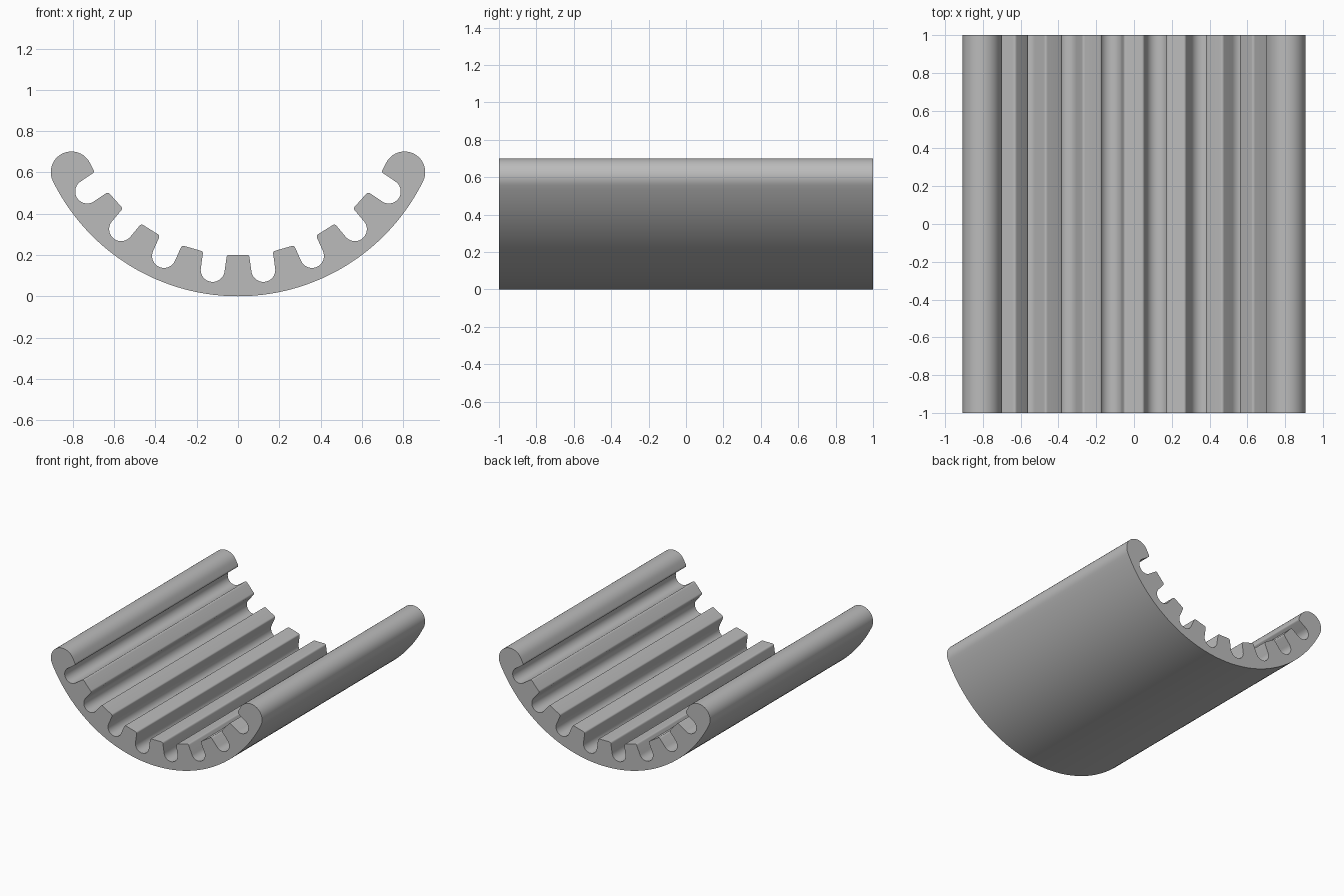
import bpy, bmesh
from math import sin, cos, asin, radians, pi
from mathutils import Vector

cube = bpy.data.objects.get("Cube")
if cube:
    bpy.data.objects.remove(cube, do_unlink=True)

OUTER, INNER = 1.0, 0.8          # shell radii about the arc centre
END = radians(63.7)              # angle where the rounded rims begin
GROOVES = [radians(a) for a in range(-56, 57, 16)]
DEPTH, HALF = 0.881, 0.058       # groove floor centre radius and half width
FILLET = 0.014
LENGTH = 2.0
CENTRE = Vector((0, OUTER))


def polar(radius, angle):
    """Point on the cross-section, angle measured from straight down."""
    return CENTRE + Vector((radius * sin(angle), -radius * cos(angle)))


def arc(radius, start, stop, steps):
    return [polar(radius, start + (stop - start) * i / steps) for i in range(steps + 1)]


def rim(side):
    """Semicircular cap from the outer face to the inner face."""
    mid, r = (OUTER + INNER) / 2, (OUTER - INNER) / 2
    c = polar(mid, side * END)
    out = (c - CENTRE).normalized()
    along = Vector((cos(side * END), sin(side * END))) * side
    return [c + r * (out * cos(t) + along * sin(t))
            for t in (pi * i / 24 for i in range(1, 24))]


def groove(angle):
    """Round-bottomed slot with softened mouth corners, from -x to +x side."""
    out, across = polar(1, angle) - CENTRE, Vector((cos(angle), sin(angle)))
    half_angle, soft = asin(HALF / INNER), FILLET / INNER

    def mouth(side):
        corner = polar(INNER, angle + side * half_angle)
        a = polar(INNER, angle + side * (half_angle + soft))
        b = corner + out * FILLET
        return [a * (1 - t) ** 2 + corner * 2 * t * (1 - t) + b * t * t
                for t in (i / 4 for i in range(5))]

    floor = [CENTRE + out * (DEPTH + HALF * sin(t)) - across * HALF * cos(t)
             for t in (pi * i / 20 for i in range(21))]
    return mouth(-1) + floor + mouth(1)[::-1]


# Closed cross-section: outer arc, right rim, grooved inner side, left rim
profile = arc(OUTER, -END, END, 96) + rim(1) + [polar(INNER, END)]
inner = [polar(INNER, -END)]
for g in GROOVES:
    inner += groove(g)
profile += inner[::-1] + rim(-1)[::-1]

# Extrude the section along y
bm = bmesh.new()
face = bm.faces.new([bm.verts.new((p.x, -LENGTH / 2, p.y)) for p in profile])
ext = bmesh.ops.extrude_face_region(bm, geom=[face], use_keep_orig=True)
moved = [v for v in ext["geom"] if isinstance(v, bmesh.types.BMVert)]
bmesh.ops.translate(bm, verts=moved, vec=(0, LENGTH, 0))
bmesh.ops.recalc_face_normals(bm, faces=bm.faces)
mesh = bpy.data.meshes.new("grooved_shell")
bm.to_mesh(mesh)
bm.free()

shell = bpy.data.objects.new("grooved_shell", mesh)
bpy.context.collection.objects.link(shell)

# Plain grey material
grey = bpy.data.materials.new("plain grey")
grey.use_nodes = True
colour = (0.5, 0.5, 0.5, 1)
grey.diffuse_color = colour
grey.node_tree.nodes["Principled BSDF"].inputs["Base Color"].default_value = colour
mesh.materials.append(grey)

bpy.context.view_layer.objects.active = shell
shell.select_set(True)
bpy.ops.object.shade_smooth_by_angle(angle=radians(30))
